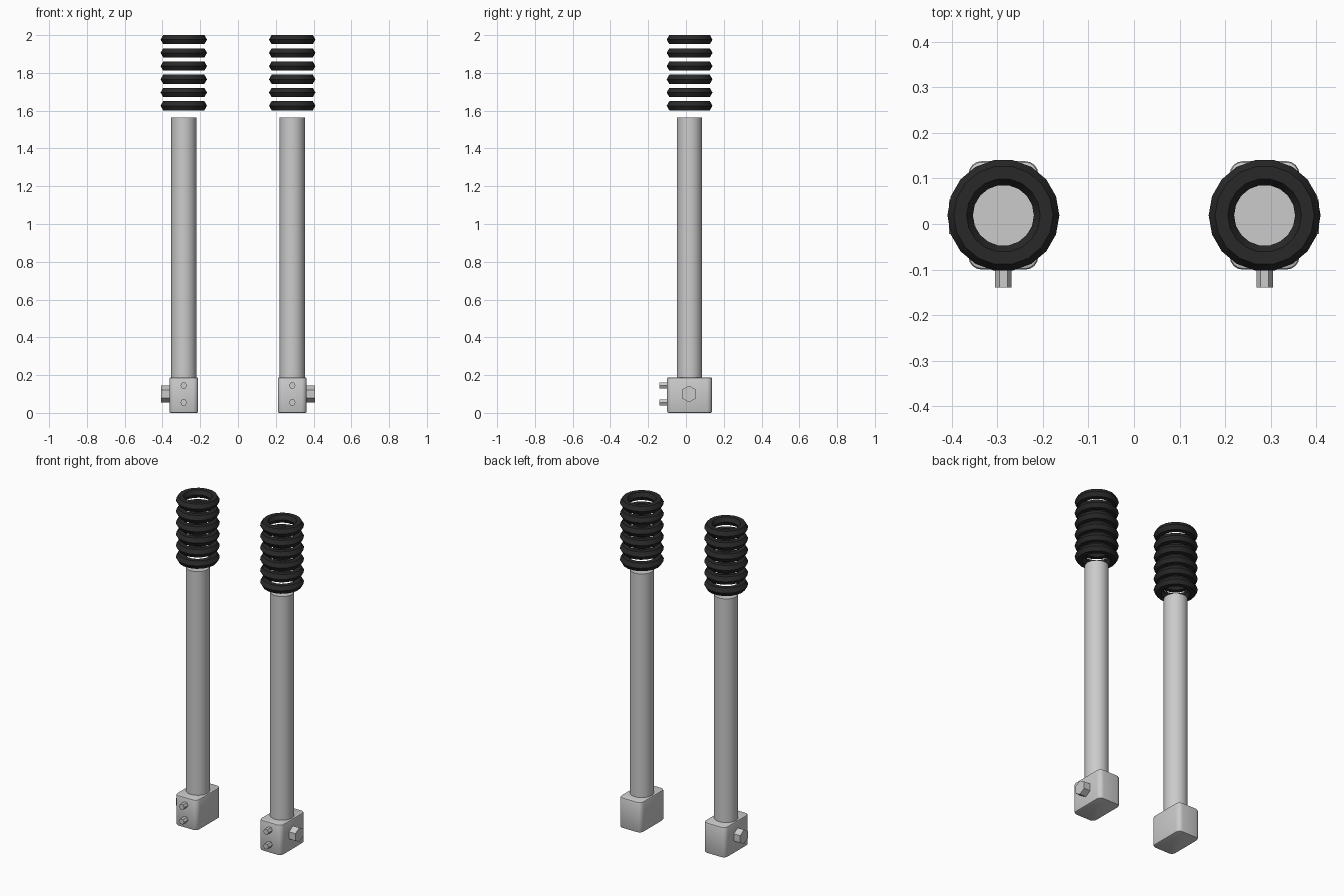
import bpy, bmesh, math
from mathutils import Matrix

if "Cube" in bpy.data.objects:
    bpy.data.objects.remove(bpy.data.objects["Cube"])

CX, CY = 0.287, 0.019   # axis of each leg

rubber = bpy.data.materials.new("black_rubber")
rubber.diffuse_color = (0.022, 0.022, 0.022, 1)
rubber.use_nodes = True
rubber.node_tree.nodes["Principled BSDF"].inputs["Base Color"].default_value = rubber.diffuse_color


def finish(bm, name, angle=30, mat=None):
    bmesh.ops.recalc_face_normals(bm, faces=bm.faces)
    me = bpy.data.meshes.new(name)
    bm.to_mesh(me)
    bm.free()
    ob = bpy.data.objects.new(name, me)
    bpy.context.collection.objects.link(ob)
    if mat:
        me.materials.append(mat)
    bpy.ops.object.select_all(action='DESELECT')
    ob.select_set(True)
    bpy.context.view_layer.objects.active = ob
    bpy.ops.object.shade_smooth_by_angle(angle=math.radians(angle))
    return ob


def prism(name, sides, r, length, centre, rot=Matrix()):
    bm = bmesh.new()
    bmesh.ops.create_cone(bm, cap_ends=True, segments=sides, radius1=r, radius2=r,
                          depth=length, matrix=Matrix.Translation(centre) @ rot)
    return finish(bm, name)


def block(name, size, centre):
    bm = bmesh.new()
    bmesh.ops.create_cube(bm, size=1, matrix=Matrix.Translation(centre) @ Matrix.Diagonal((*size, 1)))
    # wide rounding on the upright edges, then a fine one on top and bottom rims
    up = [e for e in bm.edges if abs(e.verts[0].co.z - e.verts[1].co.z) > 0.01]
    bmesh.ops.bevel(bm, geom=up, offset=0.028, segments=4, profile=0.5, affect='EDGES')
    rim = [e for e in bm.edges if abs(e.verts[0].co.z - e.verts[1].co.z) < 1e-4]
    bmesh.ops.bevel(bm, geom=rim, offset=0.008, segments=2, profile=0.5, affect='EDGES')
    return finish(bm, name, 35)


def ring(name, major, minor, centre, n=18, m=6):
    bm = bmesh.new()
    loops = []
    for i in range(n):
        a = 2 * math.pi * i / n
        loop = []
        for j in range(m):
            b = 2 * math.pi * j / m
            r = major + minor * math.cos(b)
            loop.append(bm.verts.new((centre[0] + r * math.cos(a), centre[1] + r * math.sin(a),
                                      centre[2] + minor * math.sin(b))))
        loops.append(loop)
    for i in range(n):
        p, q = loops[i], loops[(i + 1) % n]
        for j in range(m):
            k = (j + 1) % m
            bm.faces.new((p[j], q[j], q[k], p[k]))
    return finish(bm, name, 30, rubber)


ROT_X = Matrix.Rotation(math.pi / 2, 4, 'X')   # lay along y
ROT_Y = Matrix.Rotation(math.pi / 2, 4, 'Y')   # lay along x

for s, side in ((-1, "left"), (1, "right")):
    x = s * CX
    # axle clamp and tube
    block(f"{side}_clamp", (0.153, 0.238, 0.188), (x, CY, 0.094))
    prism(f"{side}_tube", 32, 0.067, 1.415, (x, CY, 0.8575))
    # axle bolt on the outer face, hexagon corners pointing along y
    prism(f"{side}_axle_bolt", 6, 0.044, 0.06, (s * 0.377, CY - 0.003, 0.1), ROT_Y @ Matrix.Rotation(math.pi / 2, 4, 'Z'))
    # pinch bolts on the front face, corners pointing up
    for i, z in enumerate((0.055, 0.145)):
        prism(f"{side}_pinch_bolt_{i + 1}", 6, 0.018, 0.06, (x, -0.109, z), ROT_X @ Matrix.Rotation(math.pi / 2, 4, 'Z'))
    # bellows rings
    for i in range(6):
        ring(f"{side}_gaiter_ring_{i + 1}", 0.095, 0.028, (x, CY, 1.976 - 0.07 * i))
